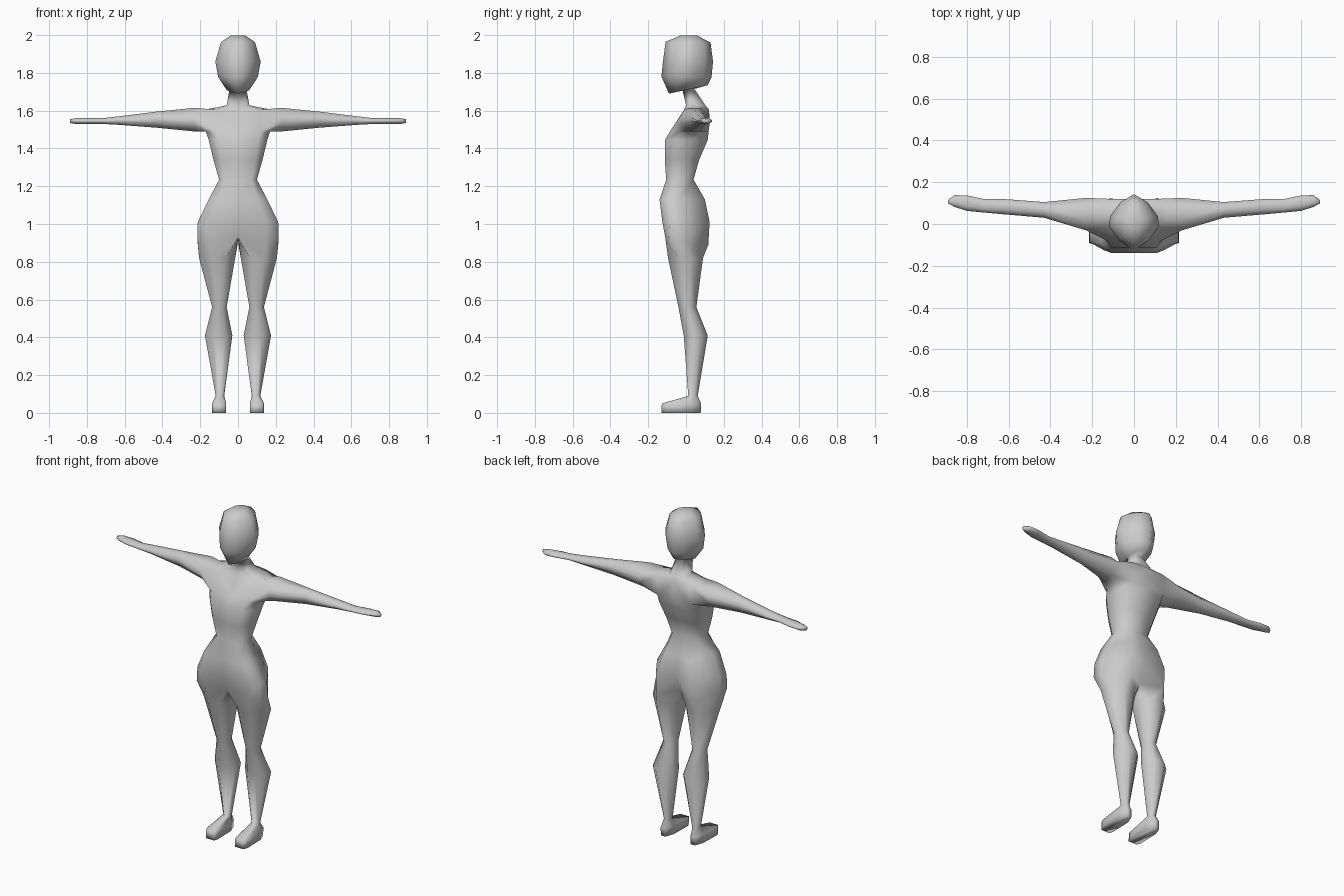
import bpy
import bmesh

cube = bpy.data.objects.get("Cube")
if cube:
    bpy.data.objects.remove(cube)

# Half outlines as (width fraction, front-to-back fraction), front centre to back centre
BOX = [(0, 0), (.7, 0), (1, .25), (1, .6), (.65, 1), (0, 1)]
HIP = [(0, 0), (.68, 0), (1, .15), (1, .4), (.55, 1), (0, .88)]
SEAT = [(0, 0), (.68, 0), (1, .08), (1, .4), (.55, 1), (0, .7)]
HEAD = [(0, 0), (.6, .17), (1, .42), (.95, .6), (.55, .85), (0, 1)]
# Closed outlines for the limbs
LEG = [(.25, .05), (.65, 0), (1, .3), (1, .65), (.65, 1), (.25, .95), (0, .65), (0, .3)]
FOOT = [(.1, 0), (.85, 0), (1, .12), (.95, .75), (.7, 1), (.3, 1), (.05, .75), (0, .12)]
ARM = [(0, .65), (.3, 1), (.7, 1), (1, .65), (1, .35), (.7, 0), (.3, 0), (0, .35)]

# Trunk to crown: outline, half width, front y, front z, back y, back z
TRUNK = [
    (SEAT, .215, -.11, .93, .118, .89),
    (HIP, .213, -.125, 1.01, .125, 1.01),
    (HIP, .155, -.14, 1.13, .10, 1.13),
    (BOX, .10, -.105, 1.235, .04, 1.235),
    (BOX, .13, -.112, 1.34, .07, 1.34),
    (BOX, .155, -.112, 1.445, .115, 1.445),
    (BOX, .17, -.085, 1.49, .12, 1.49),
    (BOX, .165, -.01, 1.605, .12, 1.61),
    (BOX, .06, .0, 1.63, .105, 1.625),
    (BOX, .045, -.02, 1.715, .045, 1.715),
    (HEAD, .06, -.09, 1.69, .115, 1.735),
    (HEAD, .105, -.13, 1.78, .135, 1.775),
    (HEAD, .12, -.122, 1.86, .143, 1.86),
    (HEAD, .09, -.108, 1.965, .13, 1.96),
    (HEAD, .04, -.03, 1.997, .06, 1.997),
]
ARMPIT, SHOULDER = 6, 7

# Leg: outline, z, inner x, outer x, front y, back y
LEG_RINGS = [
    (LEG, .82, .015, .206, -.095, .09),
    (LEG, .56, .06, .137, -.04, .055),
    (LEG, .41, .03, .175, -.012, .115),
    (LEG, .09, .073, .118, .012, .062),
    (FOOT, .05, .063, .138, -.128, .08),
    (FOOT, 0, .063, .138, -.13, .078),
]

# Arm: x, bottom z, top z, front y, back y
ARM_RINGS = [
    (.23, 1.49, 1.615, -.03, .125),
    (.43, 1.51, 1.595, .03, .105),
    (.63, 1.525, 1.57, .047, .12),
    (.72, 1.53, 1.56, .055, .12),
    (.80, 1.53, 1.56, .063, .137),
    (.86, 1.53, 1.56, .082, .138),
    (.89, 1.535, 1.555, .098, .115),
]

bm = bmesh.new()


def mix(a, b, t):
    return a + (b - a) * t


def ring(points):
    return [bm.verts.new(p) for p in points]


def bridge(a, b, closed=False, skip=()):
    """Join two rings with quads."""
    count = len(a)
    for i in range(count if closed else count - 1):
        if i not in skip:
            j = (i + 1) % count
            bm.faces.new((a[i], a[j], b[j], b[i]))


# Trunk, neck and head, leaving an opening for the arm
trunk = [ring([(w * u, mix(yf, yb, t), mix(zf, zb, t)) for u, t in outline])
         for outline, w, yf, zf, yb, zb in TRUNK]
for k in range(len(trunk) - 1):
    bridge(trunk[k], trunk[k + 1], skip=(1, 2, 3) if k == ARMPIT else ())
bm.faces.new(trunk[-1])

# Leg and foot grow from the lowest trunk ring and the crotch
previous = trunk[0] + ring([(0, .03, .91), (0, -.04, .925)])
for outline, z, inner, outer, yf, yb in LEG_RINGS:
    current = ring([(mix(inner, outer, u), mix(yf, yb, t), z) for u, t in outline])
    bridge(previous, current, closed=True)
    previous = current
bm.faces.new(previous)

# Arm and hand grow from the shoulder opening
previous = trunk[SHOULDER][1:5] + trunk[ARMPIT][4:0:-1]
for x, low, high, yf, yb in ARM_RINGS:
    current = ring([(x, mix(yf, yb, u), mix(low, high, t)) for u, t in ARM])
    bridge(previous, current, closed=True)
    previous = current
bm.faces.new(previous)

bmesh.ops.recalc_face_normals(bm, faces=bm.faces)
mesh = bpy.data.meshes.new("body")
bm.to_mesh(mesh)
bm.free()
body = bpy.data.objects.new("body", mesh)
bpy.context.collection.objects.link(body)

# Plain grey finish
grey = bpy.data.materials.new("light_grey")
grey.use_nodes = True
grey.diffuse_color = (.6, .6, .6, 1)
grey.node_tree.nodes["Principled BSDF"].inputs["Base Color"].default_value = (.6, .6, .6, 1)
mesh.materials.append(grey)

# Second half by mirroring, smooth all over
mirror = body.modifiers.new("mirror", 'MIRROR')
mirror.use_clip = True
mirror.merge_threshold = .001
mesh.shade_smooth()
